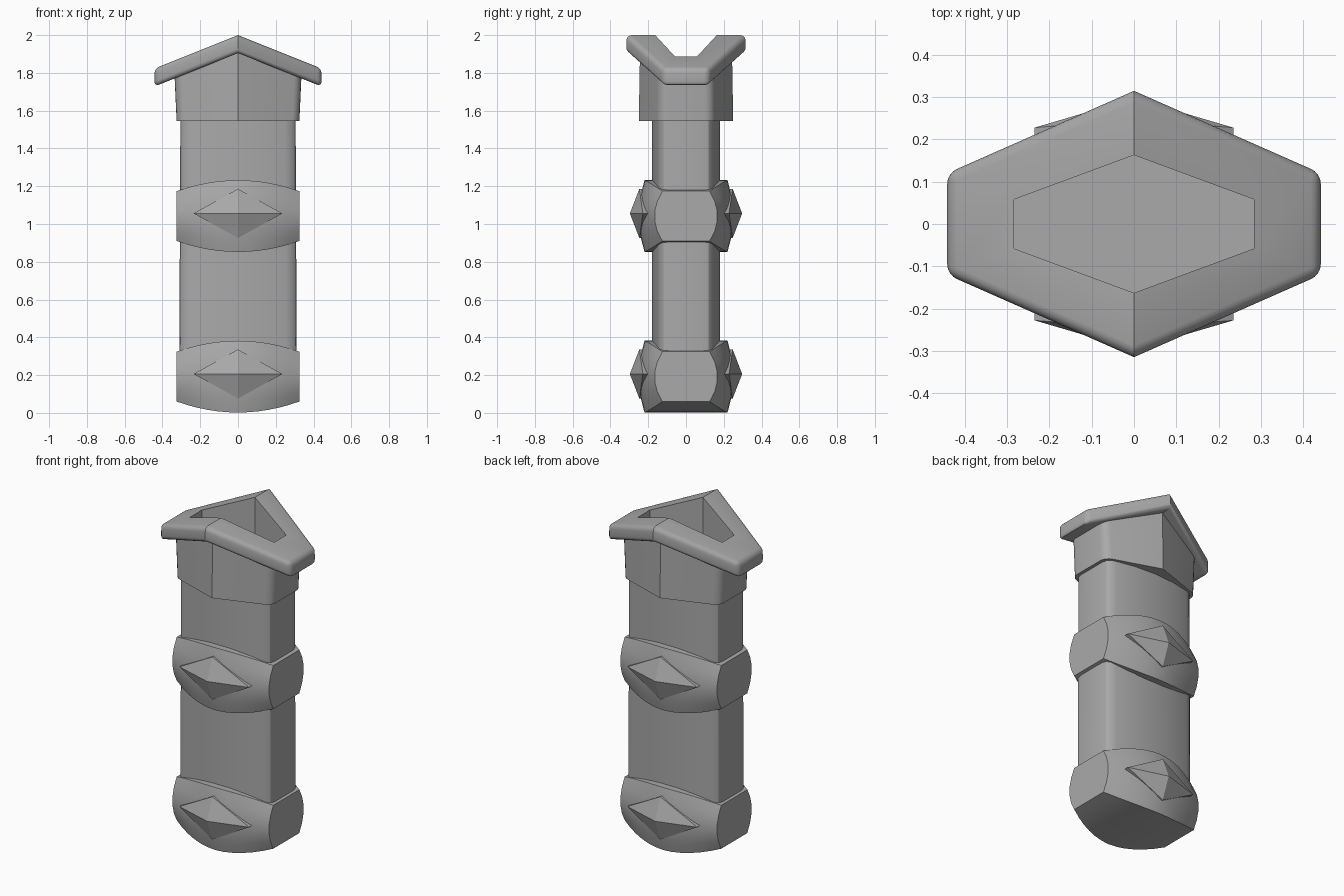
import bpy, bmesh, math

cube = bpy.data.objects.get("Cube")
if cube:
    bpy.data.objects.remove(cube, do_unlink=True)

grey = bpy.data.materials.new("plain grey")
grey.use_nodes = True
grey.diffuse_color = (0.4, 0.4, 0.4, 1)
grey.node_tree.nodes["Principled BSDF"].inputs["Base Color"].default_value = grey.diffuse_color


def loft(name, rings, cap_start=True, cap_end=True, wrap=False, bevel=None, width=0.02, angle=30):
    """Skin a list of equal rings; bevel is a rule choosing edges to round."""
    bm = bmesh.new()
    loops = [[bm.verts.new(p) for p in ring] for ring in rings]
    n = len(loops[0])
    pairs = list(zip(loops, loops[1:]))
    if wrap:
        pairs.append((loops[-1], loops[0]))
    for a, b in pairs:
        for i in range(n):
            j = (i + 1) % n
            bm.faces.new((a[i], a[j], b[j], b[i]))
    if cap_start:
        bm.faces.new(loops[0][::-1])
    if cap_end:
        bm.faces.new(loops[-1])
    bmesh.ops.recalc_face_normals(bm, faces=bm.faces[:])
    if bevel:
        chosen = [e for e in bm.edges if bevel(*[v.co for v in e.verts])]
        bmesh.ops.bevel(bm, geom=chosen, offset=width, segments=4, profile=0.5,
                        affect='EDGES', clamp_overlap=True)
    mesh = bpy.data.meshes.new(name)
    bm.to_mesh(mesh)
    bm.free()
    obj = bpy.data.objects.new(name, mesh)
    bpy.context.collection.objects.link(obj)
    mesh.materials.append(grey)
    bpy.ops.object.select_all(action='DESELECT')
    obj.select_set(True)
    bpy.context.view_layer.objects.active = obj
    bpy.ops.object.shade_smooth_by_angle(angle=math.radians(angle))
    return obj


def hexagon(x, end, mid, z, slope=0.0):
    """Long hexagon whose ends can droop away from the middle."""
    plan = [(x, -end), (x, end), (0, mid), (-x, end), (-x, -end), (0, -mid)]
    return [(px, py, z - slope * abs(px)) for px, py in plan]


# Body: gently bowed tube with rounded corners
quarter = [(0.305, 0.09), (0.298, 0.12), (0.28, 0.138), (0.25, 0.148), (0.14, 0.17), (0, 0.18)]
half = quarter + [(-x, y) for x, y in quarter[-2::-1]]
outline = half + [(x, -y) for x, y in half[::-1]]
loft("body", [[(x * s, y, z) for x, y in outline] for z, s in ((0.2, 1.02), (1.58, 1.0))])

# Collar below the rim, corners rounded at the narrow ends
SLOPE = 0.4
loft("collar", [hexagon(0.325, 0.14, 0.25, 1.545), hexagon(0.337, 0.14, 0.243, 1.94, SLOPE)],
     cap_end=False, width=0.04,
     bevel=lambda a, b: abs(a.z - b.z) > 0.1 and abs(a.x) > 0.1)


# Rim: drooping hexagonal lip around a deep opening
def rim_edge(a, b):
    outer = all(abs(p.x) > 0.4 or abs(p.y) > 0.3 for p in (a, b))
    crest = abs(a.x) < 0.01 and abs(b.x) < 0.01
    return outer and not crest


loft("rim", [hexagon(0.284, 0.058, 0.163, 1.6),
             hexagon(0.284, 0.058, 0.163, 2.0, SLOPE),
             hexagon(0.442, 0.12, 0.315, 2.0, SLOPE),
             hexagon(0.442, 0.12, 0.315, 1.905, SLOPE),
             hexagon(0.3, 0.1, 0.21, 1.905, SLOPE)],
     cap_end=False, bevel=rim_edge, width=0.025)


# Bands: bulging blocks that taper towards their flat ends
def band_section(u, zc):
    h = 0.19 - 0.058 * u * u
    bulge = 0.25 - 0.083 * abs(u) ** 1.8
    edge = 0.22 - 0.095 * abs(u) ** 1.8
    side = [(edge + (bulge - edge) * (1 - t * t), t * h) for t in (1, 0.6, 0.2, -0.2, -0.6, -1)]
    section = side + [(-y, z) for y, z in side[::-1]]
    return [(0.325 * u, y, zc + z) for y, z in section]


for label, zc in (("lower", 0.192), ("upper", 1.042)):
    loft(label + "_band", [band_section(i / 6, zc) for i in range(-6, 7)])
    # Pointed diamond studs on both broad sides
    for side, s in (("front", -1), ("back", 1)):
        zs = zc + 0.014
        corners = [(0.235, 0.228, 0), (0, 0.247, 0.13), (-0.235, 0.228, 0), (0, 0.247, -0.13)]
        base = [(x, s * 0.18, zs + z) for x, y, z in corners]
        lip = [(x, s * y, zs + z) for x, y, z in corners]
        tip = [(x * 0.004, s * 0.297, zs + z * 0.004) for x, y, z in corners]
        loft(label + "_stud_" + side, [base, lip, tip], angle=5)
